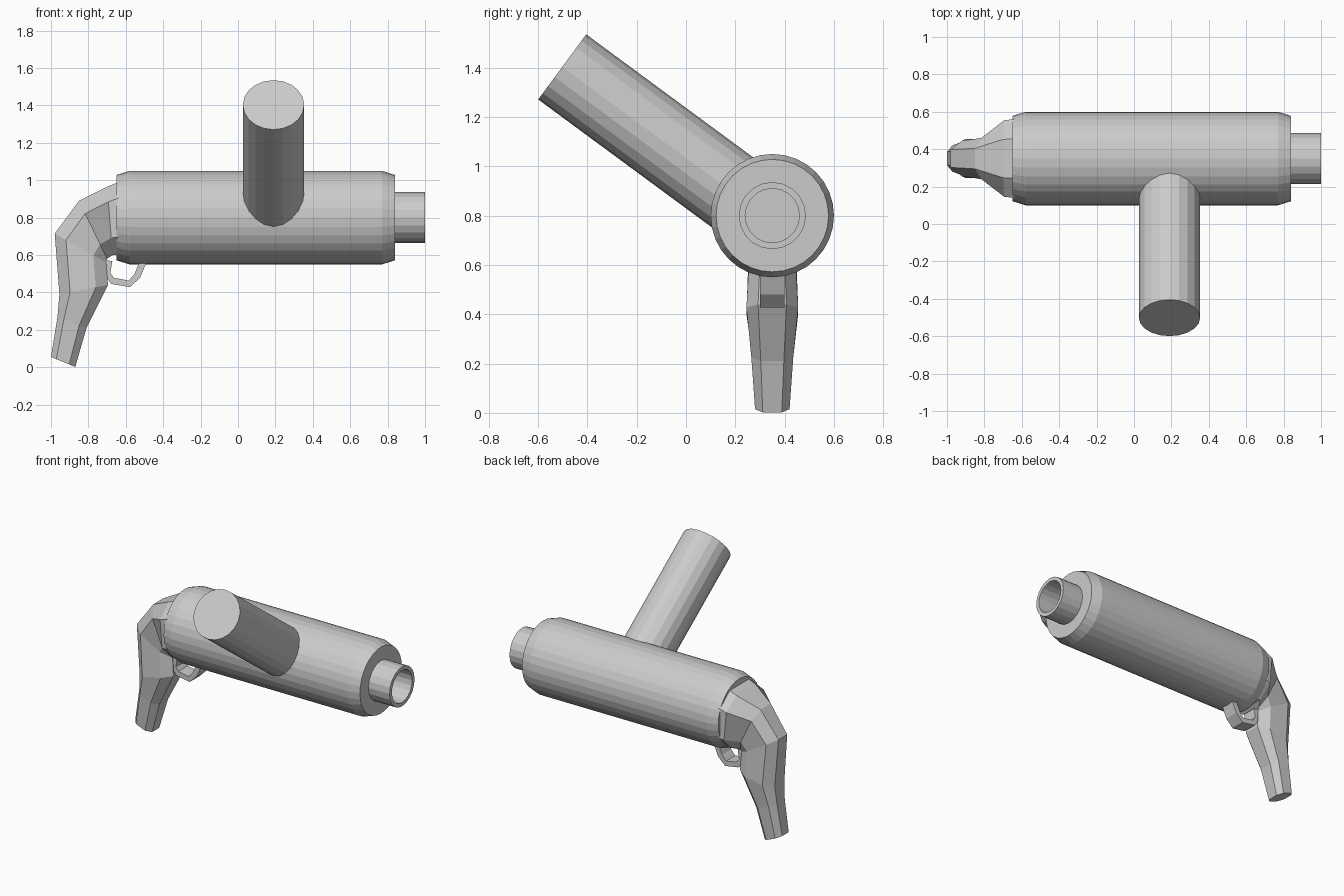
import bpy, bmesh, math
from mathutils import Vector

if "Cube" in bpy.data.objects:
    bpy.data.objects.remove(bpy.data.objects["Cube"])

CY, CZ = 0.35, 0.80   # axis of the main body


def finish(name, bm):
    bmesh.ops.recalc_face_normals(bm, faces=bm.faces[:])
    me = bpy.data.meshes.new(name)
    bm.to_mesh(me)
    bm.free()
    ob = bpy.data.objects.new(name, me)
    bpy.context.collection.objects.link(ob)
    return ob


def loft(name, rings, cap=True, closed=False):
    """Skin a list of equal-length point rings."""
    bm = bmesh.new()
    vr = [[bm.verts.new(p) for p in r] for r in rings]
    n = len(vr[0])
    pairs = list(zip(vr, vr[1:])) + ([(vr[-1], vr[0])] if closed else [])
    for a, b in pairs:
        for i in range(n):
            j = (i + 1) % n
            bm.faces.new((a[i], a[j], b[j], b[i]))
    if cap and not closed:
        bm.faces.new(vr[0])
        bm.faces.new(vr[-1])
    return finish(name, bm)


def circle(center, axis, r, sides):
    axis = Vector(axis).normalized()
    u = Vector((1, 0, 0)) if abs(axis.x) < 0.5 else Vector((0, 1, 0))
    v = axis.cross(u)
    return [Vector(center) + r * (math.cos(t) * u + math.sin(t) * v)
            for t in (2 * math.pi * i / sides for i in range(sides))]


def lathe_x(name, profile, sides, closed=False):
    return loft(name, [circle((x, CY, CZ), (1, 0, 0), r, sides) for x, r in profile],
                closed=closed)


# Main body with bevelled ends, and hollow muzzle
lathe_x("main_body", [(-0.65, 0.228), (-0.58, 0.25), (0.77, 0.25), (0.84, 0.228)], 32)
lathe_x("muzzle_tube", [(0.83, 0.136), (1.0, 0.136), (1.0, 0.11), (0.83, 0.11)], 20, closed=True)

# Angled side canister
axis = Vector((0, 0.805, -0.593))
tip = Vector((0.19, -0.502, 1.403))
loft("side_canister", [circle(tip, axis, 0.164, 20), circle(tip + axis * 0.98, axis, 0.164, 20)])

# Grip: (back point, front point, half width) for each section
sections = [
    ((-0.64, 0.99), (-0.64, 0.60), 0.21),
    ((-0.70, 0.965), (-0.67, 0.60), 0.205),
    ((-0.85, 0.89), (-0.70, 0.58), 0.11),
    ((-0.98, 0.715), (-0.705, 0.56), 0.095),
    ((-0.955, 0.39), (-0.695, 0.44), 0.105),
    ((-0.965, 0.27), (-0.81, 0.21), 0.085),
    ((-1.0, 0.055), (-0.87, 0.002), 0.07),
]
octagon = [(0, 0.5), (0.22, 1), (0.75, 1), (1, 0.55), (1, -0.55), (0.75, -1), (0.22, -1), (0, -0.5)]
rings = []
for b, f, w in sections:
    rings.append([(b[0] + (f[0] - b[0]) * t, CY + w * s, b[1] + (f[1] - b[1]) * t)
                  for t, s in octagon])
loft("grip", rings)

# Trigger guard: flat strip following a bent path
path = [Vector(p) for p in [(-0.69, 0.57), (-0.70, 0.50), (-0.67, 0.462),
                            (-0.58, 0.446), (-0.538, 0.49), (-0.505, 0.57)]]
rings = []
for i, p in enumerate(path):
    d = (path[min(i + 1, len(path) - 1)] - path[max(i - 1, 0)]).normalized()
    n = Vector((-d.y, d.x)) * 0.018
    rings.append([(p.x + k * n.x, CY + s * 0.05, p.y + k * n.y)
                  for k, s in ((1, 1), (1, -1), (-1, -1), (-1, 1))])
loft("trigger_guard", rings)
